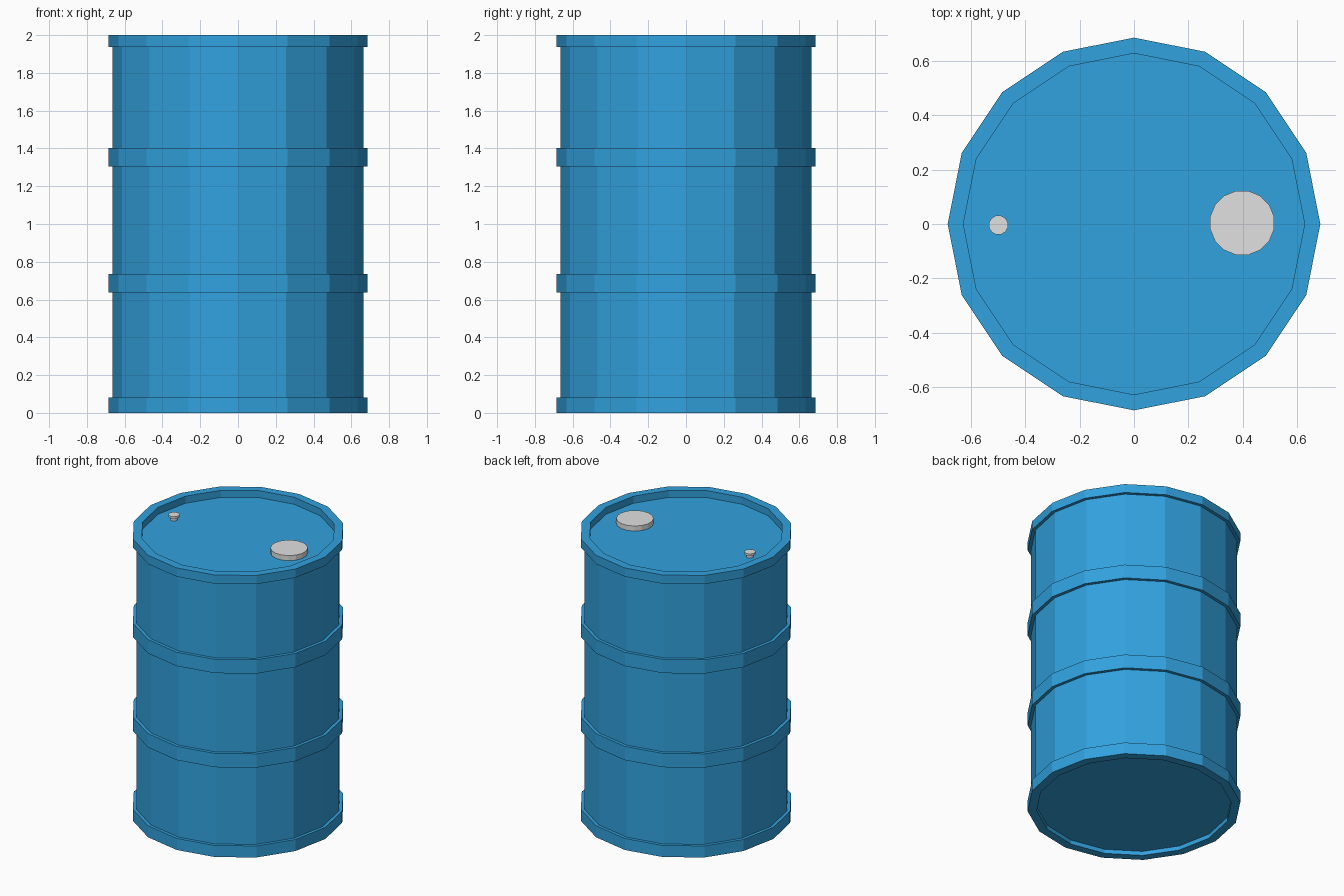
import bpy, bmesh, math

if "Cube" in bpy.data.objects:
    bpy.data.objects.remove(bpy.data.objects["Cube"])


def material(name, rgb):
    m = bpy.data.materials.new(name)
    m.diffuse_color = (*rgb, 1)
    m.use_nodes = True
    m.node_tree.nodes["Principled BSDF"].inputs["Base Color"].default_value = m.diffuse_color
    return m


blue = material("drum blue", (0.031, 0.36, 0.73))
grey = material("light grey", (0.75, 0.75, 0.75))


def lathe(name, profile, sides, mat, centre=(0, 0), turn=0.0):
    """Revolve (radius, z) points around z; end rings are closed with caps."""
    bm = bmesh.new()
    rings = []
    for r, z in profile:
        rings.append([bm.verts.new((
            centre[0] + r * math.cos(turn + 2 * math.pi * i / sides),
            centre[1] + r * math.sin(turn + 2 * math.pi * i / sides), z))
            for i in range(sides)])
    for a, b in zip(rings, rings[1:]):
        for i in range(sides):
            j = (i + 1) % sides
            bm.faces.new((a[i], a[j], b[j], b[i]))
    bm.faces.new(rings[0][::-1])
    bm.faces.new(rings[-1])
    bmesh.ops.recalc_face_normals(bm, faces=bm.faces)
    mesh = bpy.data.meshes.new(name)
    bm.to_mesh(mesh)
    bm.free()
    mesh.materials.append(mat)
    ob = bpy.data.objects.new(name, mesh)
    bpy.context.collection.objects.link(ob)
    return ob


# Drum shell: recessed base, four raised hoops, recessed lid
BODY, HOOP, INNER = 0.664, 0.686, 0.628
profile = [(INNER, 0.03), (INNER, 0.0), (HOOP, 0.0), (HOOP, 0.082), (BODY, 0.082)]
for low, high in ((0.637, 0.735), (1.304, 1.402)):
    profile += [(BODY, low), (HOOP, low), (HOOP, high), (BODY, high)]
profile += [(BODY, 1.938), (HOOP, 1.938), (HOOP, 2.0), (INNER, 2.0), (INNER, 1.95)]
lathe("drum_shell", profile, 16, blue)

# Large filler cap
lathe("filler_cap", [(0.12, 1.945), (0.12, 1.986)], 16, grey,
      (0.398, 0.004), math.pi / 16)

# Small vent plug with a narrower stem
lathe("vent_plug", [(0.024, 1.945), (0.024, 1.967), (0.036, 1.971), (0.036, 1.986)],
      12, grey, (-0.499, -0.004), math.pi / 12)
